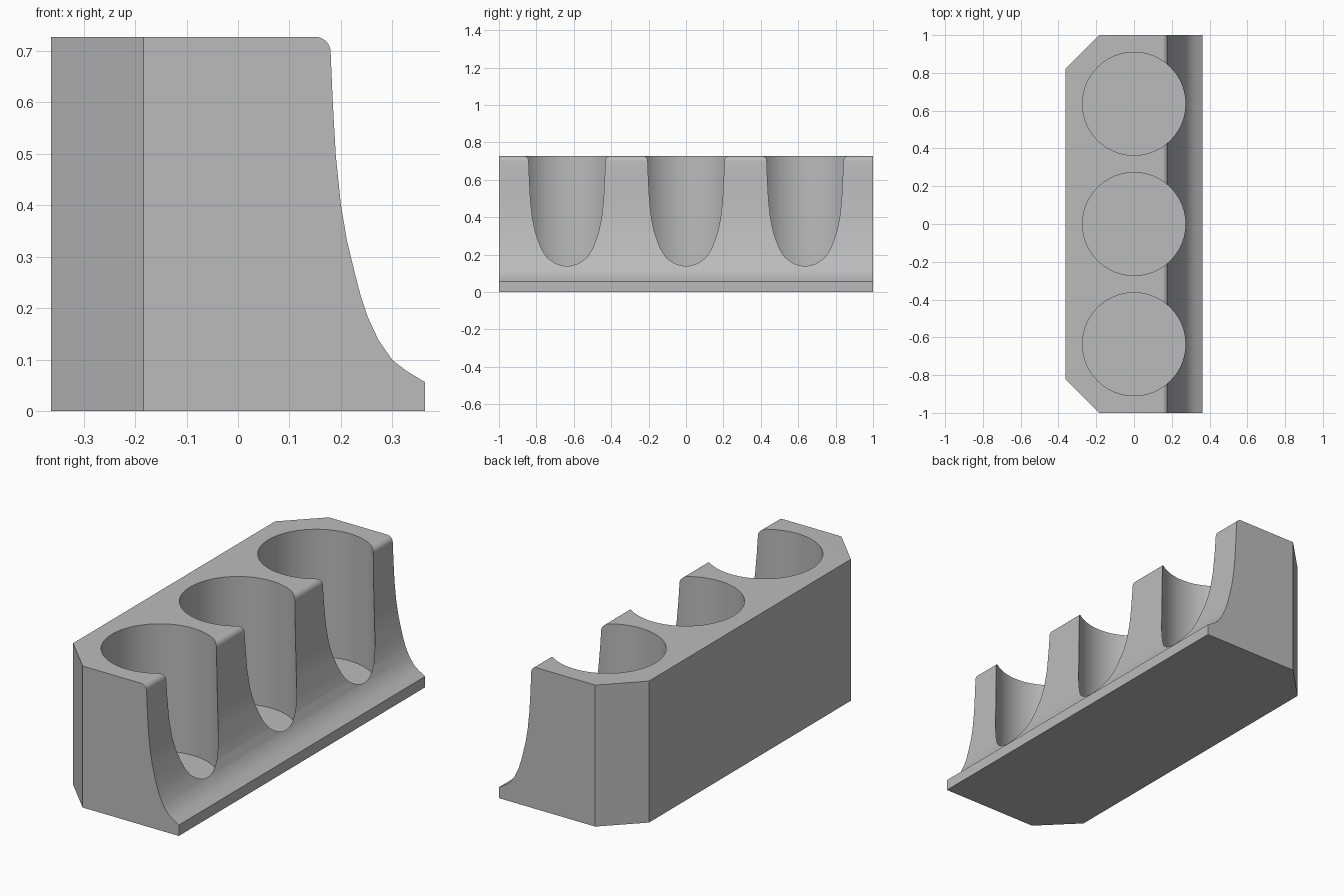
import bpy, bmesh
from math import sin, cos, radians
from mathutils import Vector

cube = bpy.data.objects.get("Cube")
if cube:
    bpy.data.objects.remove(cube, do_unlink=True)

HALF_LENGTH, HALF_WIDTH, HEIGHT = 1.0, 0.3636, 0.7273
FILLET, CHAMFER = 0.03, 0.18
HOLE_RADIUS, HOLE_SPACING, FLOOR = 0.2727, 0.6364, 0.073

grey = bpy.data.materials.new("plain grey")
grey.use_nodes = True
colour = (0.5, 0.5, 0.5, 1)
grey.diffuse_color = colour
grey.node_tree.nodes["Principled BSDF"].inputs["Base Color"].default_value = colour


def make_object(name, bm):
    bmesh.ops.recalc_face_normals(bm, faces=bm.faces)
    mesh = bpy.data.meshes.new(name)
    bm.to_mesh(mesh)
    bm.free()
    mesh.materials.append(grey)
    obj = bpy.data.objects.new(name, mesh)
    bpy.context.collection.objects.link(obj)
    return obj


# Side profile: straight back, rounded top corner, sweeping concave front
profile = [(-HALF_WIDTH, 0), (-HALF_WIDTH, HEIGHT)]
for i in range(9):
    a = radians(90 - i * 11)
    profile.append((0.15 + FILLET * cos(a), HEIGHT - FILLET + FILLET * sin(a)))
profile += [(0.184, 0.604), (0.19, 0.497), (0.2, 0.4), (0.212, 0.33), (0.227, 0.268),
            (0.239, 0.222), (0.252, 0.183), (0.273, 0.138), (0.3, 0.099), (0.326, 0.079),
            (HALF_WIDTH, 0.056), (HALF_WIDTH, 0)]

# Block: extruded profile with chamfered rear corners
bm = bmesh.new()
face = bm.faces.new([bm.verts.new((x, -HALF_LENGTH, z)) for x, z in profile])
result = bmesh.ops.extrude_face_region(bm, geom=[face])
moved = [v for v in result["geom"] if isinstance(v, bmesh.types.BMVert)]
bmesh.ops.translate(bm, verts=moved, vec=Vector((0, 2 * HALF_LENGTH, 0)))
corners = [e for e in bm.edges
           if all(v.co.x < -HALF_WIDTH + 0.001 for v in e.verts)
           and abs(e.verts[0].co.y - e.verts[1].co.y) < 0.001]
bmesh.ops.bevel(bm, geom=corners, offset=CHAMFER, offset_type='OFFSET', segments=1,
                affect='EDGES')
# The bevel offset runs along both adjoining faces
holder = make_object("three_hole_holder", bm)

# Round pockets, cut through the front sweep
bm = bmesh.new()
for i in (-1, 0, 1):
    made = bmesh.ops.create_cone(bm, cap_ends=True, segments=96, radius1=HOLE_RADIUS,
                                 radius2=HOLE_RADIUS, depth=1)
    bmesh.ops.translate(bm, verts=made["verts"], vec=Vector((0, i * HOLE_SPACING, FLOOR + 0.5)))
cutter = make_object("pocket_cutter", bm)
cutter.hide_render = True

pockets = holder.modifiers.new("pockets", 'BOOLEAN')
pockets.operation = 'DIFFERENCE'
pockets.solver = 'EXACT'
pockets.object = cutter

bpy.ops.object.select_all(action='DESELECT')
holder.select_set(True)
bpy.context.view_layer.objects.active = holder
bpy.ops.object.modifier_apply(modifier=pockets.name)
bpy.data.objects.remove(cutter, do_unlink=True)
bpy.ops.object.shade_smooth_by_angle(angle=radians(25))
